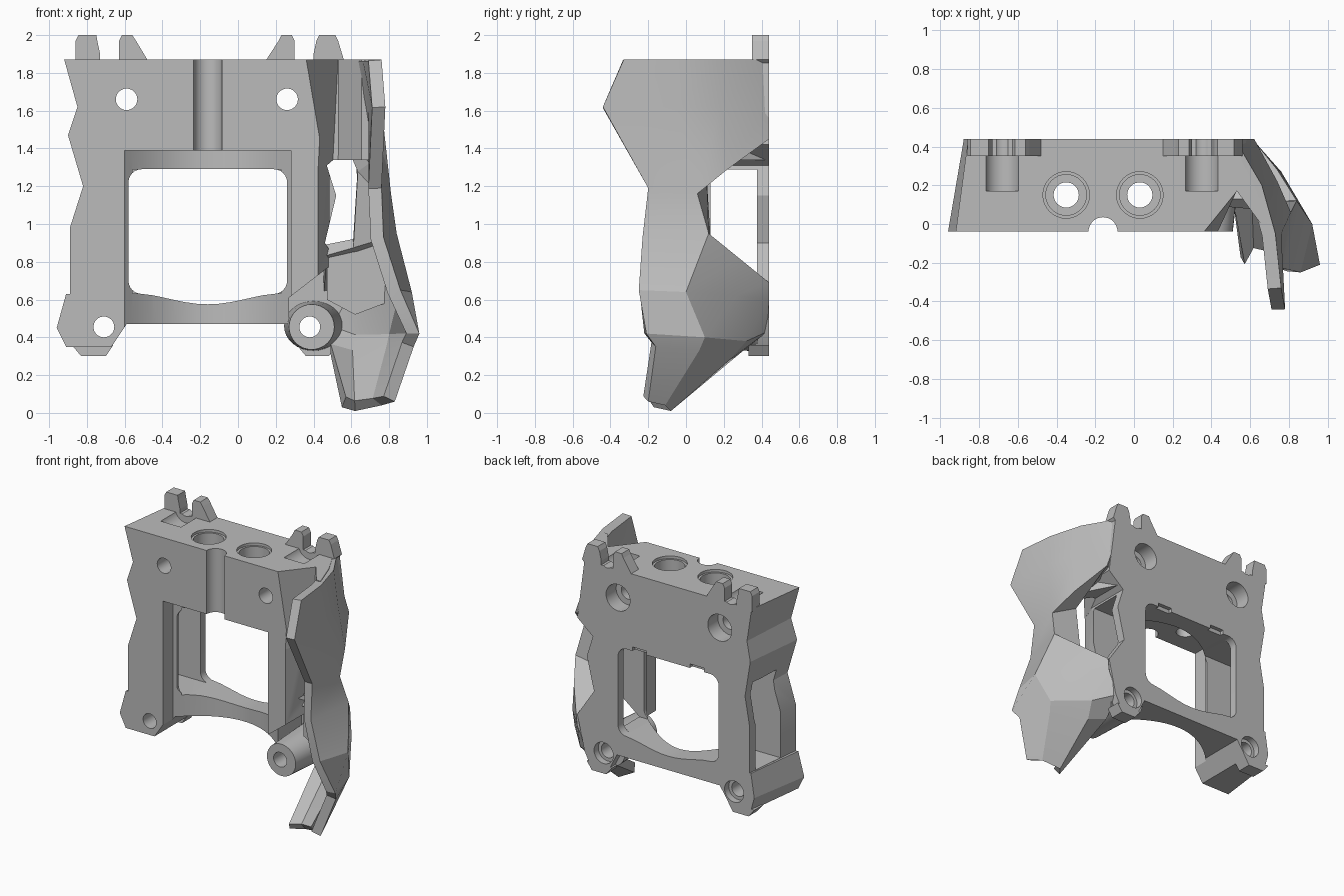
import bpy, bmesh, math

if "Cube" in bpy.data.objects:
    bpy.data.objects.remove(bpy.data.objects["Cube"], do_unlink=True)

grey = bpy.data.materials.new("plain_grey")
grey.use_nodes = True
grey.diffuse_color = (0.5, 0.5, 0.5, 1)
grey.node_tree.nodes["Principled BSDF"].inputs["Base Color"].default_value = (0.5, 0.5, 0.5, 1)


def finish(name, bm):
    mesh = bpy.data.meshes.new(name)
    bm.to_mesh(mesh)
    bm.free()
    mesh.materials.append(grey)
    obj = bpy.data.objects.new(name, mesh)
    bpy.context.collection.objects.link(obj)
    return obj


def prism(name, pts, axis, a, b, shift=None):
    """Extrude a 2D outline along y or z from a to b; shift moves the far end's points."""
    bm = bmesh.new()
    rings = []
    for depth in (a, b):
        ring = []
        for u, v in pts:
            if shift and depth == b:
                u, v = shift(u, v)
            ring.append(bm.verts.new((u, depth, v) if axis == 'y' else (u, v, depth)))
        rings.append(ring)
    n = len(pts)
    for i in range(n):
        j = (i + 1) % n
        bm.faces.new((rings[0][i], rings[0][j], rings[1][j], rings[1][i]))
    bm.faces.new(rings[0])
    bm.faces.new(rings[1])
    bmesh.ops.recalc_face_normals(bm, faces=bm.faces)
    return finish(name, bm)


def box(name, x0, x1, y0, y1, z0, z1):
    return prism(name, [(x0, y0), (x1, y0), (x1, y1), (x0, y1)], 'z', z0, z1)


def circle(u, v, r, n=32):
    return [(u + r * math.cos(2 * math.pi * i / n), v + r * math.sin(2 * math.pi * i / n))
            for i in range(n)]


def apply_modifiers(obj):
    bpy.context.view_layer.objects.active = obj
    for m in list(obj.modifiers):
        bpy.ops.object.modifier_apply(modifier=m.name)


def cut(obj, cutters):
    for c in cutters:
        m = obj.modifiers.new("cut", 'BOOLEAN')
        m.operation, m.solver, m.object = 'DIFFERENCE', 'EXACT', c
    apply_modifiers(obj)
    for c in cutters:
        bpy.data.objects.remove(c, do_unlink=True)


def smooth(obj, angle):
    bpy.ops.object.select_all(action='DESELECT')
    obj.select_set(True)
    bpy.context.view_layer.objects.active = obj
    bpy.ops.object.shade_smooth_by_angle(angle=math.radians(angle))


# Main frame: wavy outline, slightly narrower at the back
outline = [(-0.92, 1.87), (-0.85, 1.62), (-0.9, 1.47), (-0.82, 1.2), (-0.89, 0.98),
           (-0.89, 0.63), (-0.91, 0.63), (-0.96, 0.45), (-0.91, 0.35), (-0.67, 0.35),
           (-0.59, 0.47), (0.27, 0.47), (0.33, 0.35), (0.5, 0.35), (0.54, 0.43),
           (0.6, 0.69), (0.46, 0.9), (0.52, 1.15), (0.47, 1.31), (0.6, 1.42), (0.54, 1.87)]
frame = prism("main_frame", outline, 'y', -0.04, 0.44,
              lambda u, v: (0.55 * u - 0.35 if u < -0.7 else u, v))

# Central opening with rounded corners and a sagging lower edge
opening = []
for cx, cz, start in ((0.19, 1.22, 0), (-0.51, 1.22, 90), (-0.51, 0.7, 180), (0.19, 0.7, 270)):
    if start == 270:
        for i in range(1, 12):
            t = i / 12
            opening.append((-0.51 + 0.7 * t, 0.63 - 0.055 * math.sin(math.pi * t) ** 1.5))
    for i in range(7):
        a = math.radians(start + 15 * i)
        opening.append((cx + 0.07 * math.cos(a), cz + 0.07 * math.sin(a)))

# Concave recess in front of the opening, side openings, post shaping and screw holes
arc = [(-0.6 + 0.88 * i / 24, 0.3 - 0.22 * (i / 12 - 1) ** 2) for i in range(25)]
chamfer = [(0.395, -0.12), (0.5, 0.17), (0.9, 0.17), (0.9, -0.12)]
cutters = [
    prism("recess_cut", arc + [(0.28, -0.2), (-0.6, -0.2)], 'z', 0.4, 1.39),
    prism("opening_cut", opening, 'y', -0.3, 0.6),
    box("left_side_cut", -1.2, -0.5, 0.12, 0.38, 0.632, 1.288),
    box("right_side_cut", 0.2, 0.9, 0.13, 0.375, 0.632, 1.288),
    prism("post_end_cut", [(0.27, 0.2), (0.27, 0.61), (0.8, 1.02), (0.8, 0.2)], 'y', -0.2, 0.37),
    prism("lower_chamfer_cut", chamfer, 'z', 0.2, 1.3),
    prism("upper_chamfer_cut", chamfer, 'z', 1.29, 1.88,
          lambda u, v: (u + (-0.1 if v < 0 else 0.03) if u < 0.6 else u, v)),
    prism("wire_groove_cut", circle(-0.16, -0.04, 0.075), 'z', 1.3, 2.0),
]
for x in (-0.35, 0.03):
    cutters += [prism("bore_cut", circle(x, 0.15, 0.105), 'z', 1.5, 2.0),
                prism("bore_rim_cut", circle(x, 0.15, 0.12), 'z', 1.85, 2.0),
                prism("bore_through_cut", circle(x, 0.15, 0.065), 'z', 1.2, 1.6)]
for x in (-0.59, 0.26):
    cutters += [prism("screw_cut", circle(x, 1.66, 0.057), 'y', -0.2, 0.6),
                prism("screw_head_cut", circle(x, 1.66, 0.1), 'y', 0.32, 0.6)]
for x in (-0.71, 0.38):
    cutters += [prism("lower_screw_cut", circle(x, 0.455, 0.055), 'y', -0.2, 0.6),
                prism("lower_head_cut", circle(x, 0.455, 0.08), 'y', 0.39, 0.6)]
for x in (-0.68, 0.35):
    cutters += [prism("hook_pocket_cut", circle(x, 1.9, 0.09), 'y', 0.17, 0.35),
                prism("hook_slot_cut", circle(x, 1.91, 0.05), 'y', 0.3, 0.6)]
for x in (-0.4, 0.08):
    cutters.append(box("latch_notch_cut", x - 0.06, x + 0.06, 0.41, 0.6, 1.25, 1.32))
cut(frame, cutters)
smooth(frame, 25)

# Hooks along the top rear edge
hooks = {
    "left_outer_hook": [(-0.86, 1.85), (-0.73, 1.85), (-0.73, 1.9), (-0.745, 1.97), (-0.75, 2.0),
                        (-0.845, 2.0), (-0.86, 1.97)],
    "left_inner_hook": [(-0.63, 1.85), (-0.48, 1.87), (-0.54, 1.97), (-0.56, 2.0),
                        (-0.615, 2.0), (-0.63, 1.97)],
    "right_inner_hook": [(0.3, 1.85), (0.3, 1.97), (0.285, 2.0), (0.23, 2.0), (0.215, 1.97), (0.15, 1.87)],
    "right_outer_hook": [(0.4, 1.85), (0.4, 1.9), (0.415, 1.97), (0.43, 2.0), (0.515, 2.0),
                         (0.53, 1.97), (0.56, 1.87), (0.54, 1.85)],
}
for name, pts in hooks.items():
    prism(name, pts, 'y', 0.35, 0.44)

# Small feet under the lower corners
for name, x0, x1 in (("left_foot", -0.88, -0.66), ("right_foot", 0.31, 0.52)):
    prism(name, [(x0, 0.36), (x0 + 0.05, 0.3), (x1 - 0.04, 0.3), (x1, 0.36)], 'y', 0.33, 0.44)

# Screw boss standing forward from the lower right corner
boss = prism("screw_boss", circle(0.39, 0.455, 0.12), 'y', -0.04, 0.38,
             lambda u, v: (0.4 + (u - 0.39) * 1.3, 0.46 + (v - 0.455) * 1.1))
cut(boss, [prism("boss_hole_cut", circle(0.38, 0.455, 0.055), 'y', -0.2, 0.6)])
smooth(boss, 30)

# Solid root joining the wing to the frame, and a web inside the lower wing
prism("wing_root", [(0.48, 0.172), (0.53, 0.172), (0.655, 0.0), (0.69, 0.0), (0.62, 0.2),
                    (0.5, 0.43), (0.45, 0.43)], 'z', 1.34, 1.87)
prism("inner_web", [(0.47, 0.86), (0.61, 0.89), (0.78, 0.9), (0.83, 0.6), (0.62, 0.52), (0.47, 0.6)],
      'y', 0.11, 0.15)

# Faceted side wing: rows from top to bottom, each from rear to front
rows = [
    [(0.52, 0.44, 1.87), (0.66, 0.2, 1.87), (0.73, -0.05, 1.87), (0.76, -0.33, 1.87)],
    [(0.56, 0.44, 1.62), (0.71, 0.18, 1.62), (0.76, -0.05, 1.62), (0.78, -0.44, 1.62)],
    [(0.62, 0.44, 1.45), (0.74, 0.22, 1.29), (0.81, 0.06, 1.16), (0.76, -0.2, 1.19)],
    [(0.61, 0.44, 0.69), (0.74, 0.28, 0.82), (0.84, 0.12, 0.95), (0.77, -0.23, 0.93)],
    [(0.6, 0.44, 0.6), (0.76, 0.27, 0.62), (0.92, 0.0, 0.64), (0.86, -0.25, 0.65)],
    [(0.52, 0.43, 0.43), (0.66, 0.32, 0.38), (0.86, 0.1, 0.4), (0.96, -0.21, 0.42)],
    [(0.49, 0.28, 0.31), (0.62, 0.23, 0.28), (0.84, 0.07, 0.33), (0.93, -0.16, 0.35)],
    [(0.55, -0.17, 0.03), (0.62, -0.08, 0.01), (0.76, -0.11, 0.04), (0.83, -0.2, 0.06)],
]
bm = bmesh.new()
grid = [[bm.verts.new(p) for p in row] for row in rows]
for r in range(len(rows) - 1):
    for c in range(3):
        if r == 2 and c < 2:
            continue  # side opening
        bm.faces.new((grid[r][c], grid[r][c + 1], grid[r + 1][c + 1], grid[r + 1][c]))

# Strut behind the wing's waist, with walls closing the top and bottom of the side opening
high, low = bm.verts.new((0.63, 0.11, 1.24)), bm.verts.new((0.61, 0.13, 0.92))
post_end, plate_edge = bm.verts.new((0.46, 0.13, 0.89)), bm.verts.new((0.45, 0.42, 0.7))
(b3, e3, m3, _), (b4, e4, m4, _) = grid[2], grid[3]
bm.faces.new((high, m3, m4, low))
bm.faces.new((e3, m3, high))
bm.faces.new((b3, e3, high))
bm.faces.new((low, m4, e4))
bm.faces.new((low, e4, b4))
bm.faces.new((post_end, low, b4, plate_edge))
wing = finish("side_wing", bm)
shell = wing.modifiers.new("shell", 'SOLIDIFY')
shell.thickness, shell.offset = 0.07, -1
apply_modifiers(wing)
smooth(wing, 20)
